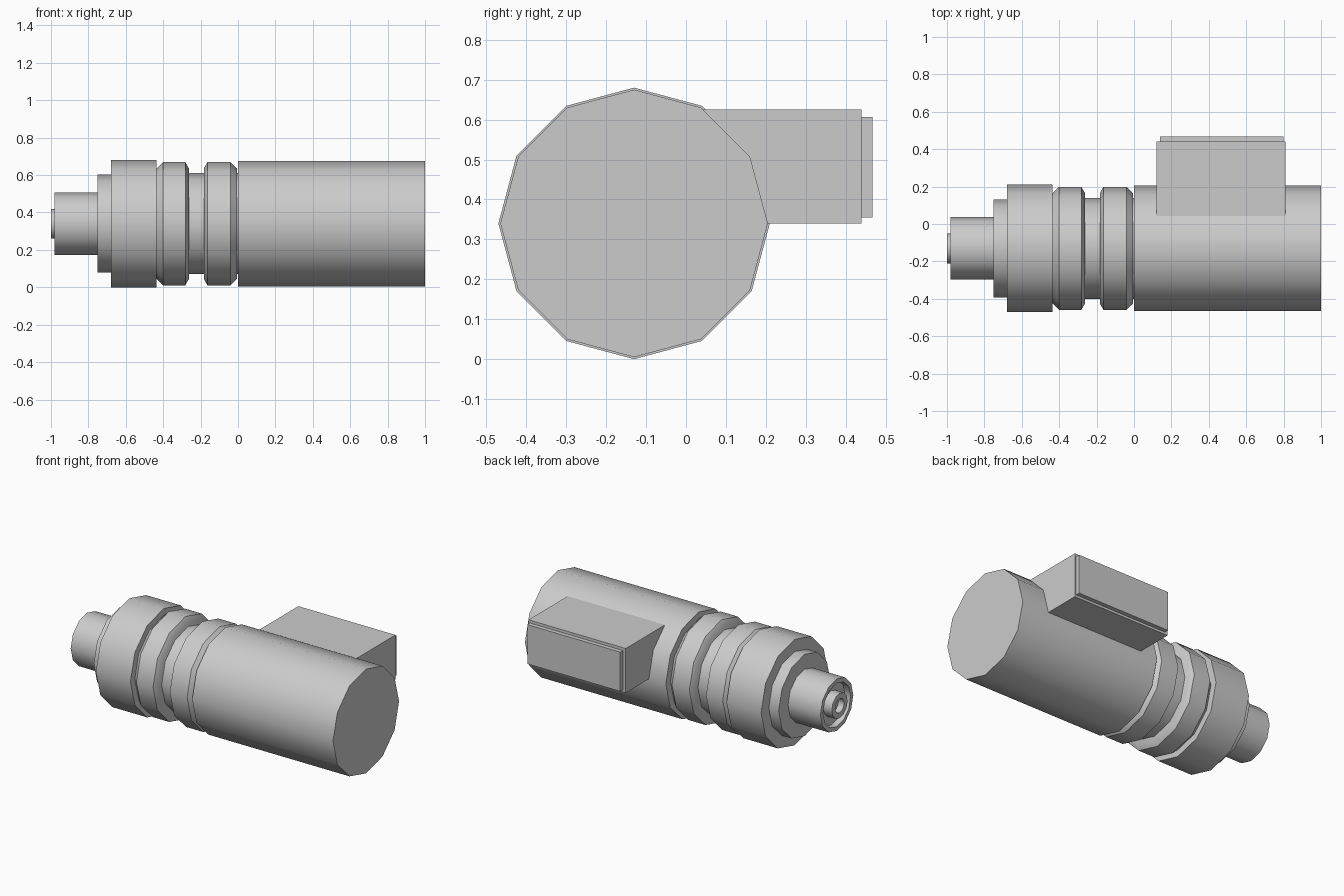
import bpy, bmesh
from math import cos, sin, pi, radians

if "Cube" in bpy.data.objects:
    bpy.data.objects.remove(bpy.data.objects["Cube"])

SIDES = 12
CY, CZ = -0.13, 0.34   # shared axis, parallel to x


def finish(bm, name):
    bmesh.ops.recalc_face_normals(bm, faces=bm.faces)
    mesh = bpy.data.meshes.new(name)
    bm.to_mesh(mesh)
    bm.free()
    ob = bpy.data.objects.new(name, mesh)
    bpy.context.collection.objects.link(ob)
    bpy.context.view_layer.objects.active = ob
    ob.select_set(True)
    bpy.ops.object.shade_smooth_by_angle(angle=radians(32))
    ob.select_set(False)
    return ob


def lathe(name, profile):
    """Turn (x, radius) points around the axis and cap both ends."""
    bm = bmesh.new()
    rings = [[bm.verts.new((x, CY + r * cos(2 * pi * i / SIDES), CZ + r * sin(2 * pi * i / SIDES)))
              for i in range(SIDES)] for x, r in profile]
    for a, b in zip(rings, rings[1:]):
        for i in range(SIDES):
            j = (i + 1) % SIDES
            bm.faces.new((a[i], a[j], b[j], b[i]))
    bm.faces.new(rings[0])
    bm.faces.new(rings[-1])
    return finish(bm, name)


def box(name, lo, hi):
    bm = bmesh.new()
    bmesh.ops.create_cube(bm, size=1)
    for v in bm.verts:
        v.co = [(l + h) / 2 + c * (h - l) for l, h, c in zip(lo, hi, v.co)]
    return finish(bm, name)


# Main barrel
lathe("barrel", [(0, 0.335), (1, 0.335)])

# Two chamfered rings and the core between them
for i, x in enumerate((-0.435, -0.18)):
    w = 0.175
    x0, x1 = (x, -0.262) if i == 0 else (x - 0.003, -0.005)
    a = 0.035 if i == 0 else 0.02
    b = 0.02 if i == 0 else 0.035
    lathe(f"collar_ring_{i + 1}", [(x0, 0.295), (x0 + a, 0.329), (x1 - b, 0.329), (x1, 0.295)])
lathe("core", [(-0.45, 0.27), (0.01, 0.27)])

# Wide head and stepped shoulder
lathe("head", [(-0.75, 0.262), (-0.68, 0.262), (-0.68, 0.34), (-0.435, 0.34)])

# Hollow nozzle with a small inner tube
lathe("nozzle", [(-0.94, 0.14), (-0.98, 0.14), (-0.98, 0.167), (-0.74, 0.167)])
lathe("inner_tube", [(-0.96, 0.045), (-1.0, 0.045), (-1.0, 0.08), (-0.935, 0.08)])

# Side box with a stepped cover plate
box("side_box", (0.12, 0.0, 0.34), (0.81, 0.44, 0.625))
box("cover_plate", (0.14, 0.43, 0.355), (0.80, 0.467, 0.607))
